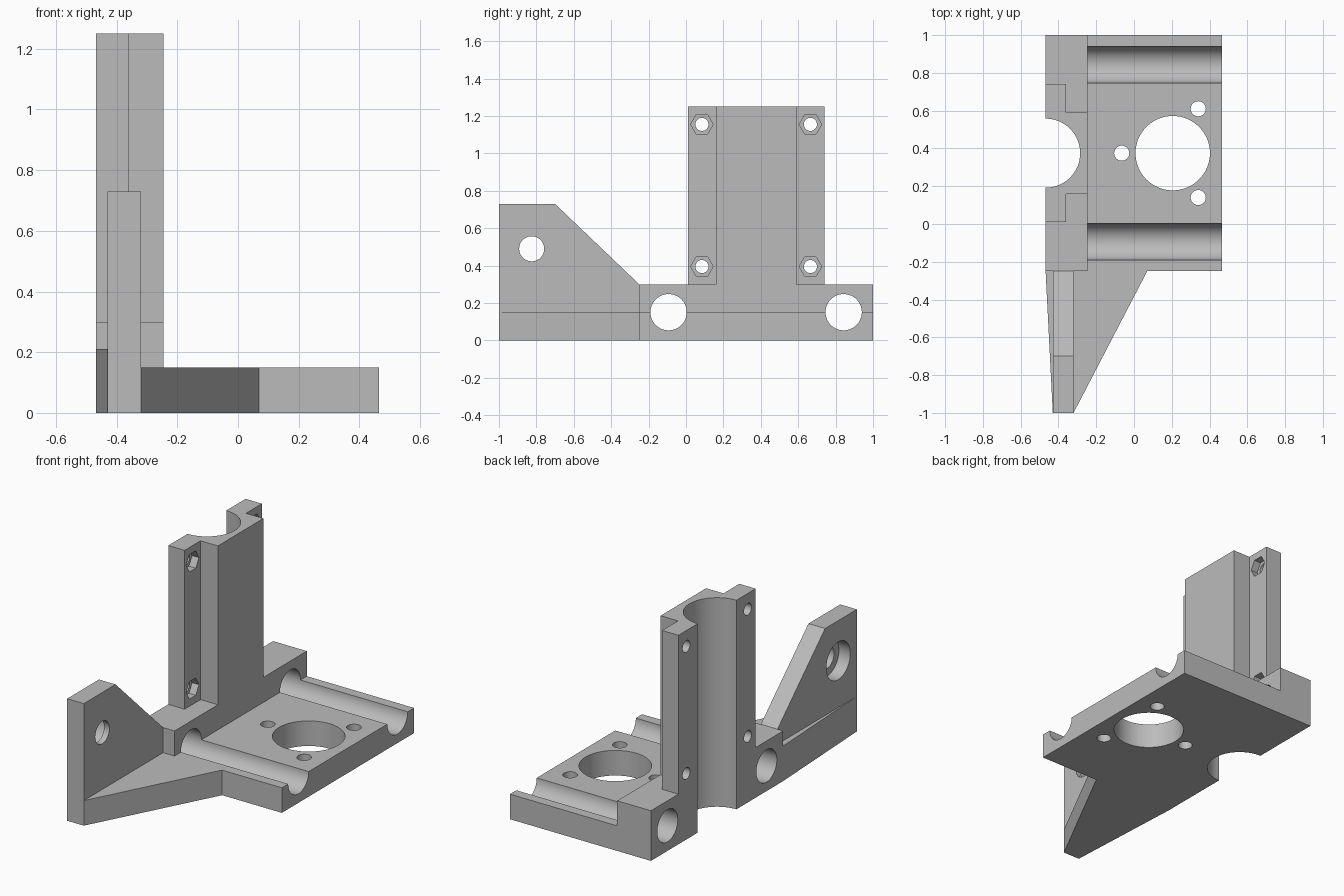
import bpy, bmesh, math

cube = bpy.data.objects.get("Cube")
if cube:
    bpy.data.objects.remove(cube, do_unlink=True)

grey = bpy.data.materials.new("plain grey")
grey.use_nodes = True
colour = (0.5, 0.5, 0.5, 1)
grey.diffuse_color = colour
grey.node_tree.nodes["Principled BSDF"].inputs["Base Color"].default_value = colour


def prism(name, points, axis, low, high):
    """Extrude a profile: (x, y) points along z, or (y, z) points along x."""
    def place(p, d):
        return (p[0], p[1], d) if axis == "z" else (d, p[0], p[1])
    bm = bmesh.new()
    rings = [[bm.verts.new(place(p, d)) for p in points] for d in (low, high)]
    for ring in rings:
        bm.faces.new(ring)
    n = len(points)
    for i in range(n):
        j = (i + 1) % n
        bm.faces.new((rings[0][i], rings[0][j], rings[1][j], rings[1][i]))
    bmesh.ops.recalc_face_normals(bm, faces=bm.faces)
    mesh = bpy.data.meshes.new(name)
    bm.to_mesh(mesh)
    bm.free()
    mesh.materials.append(grey)
    obj = bpy.data.objects.new(name, mesh)
    bpy.context.collection.objects.link(obj)
    return obj


def circle(a, b, radius, sides=64):
    step = 2 * math.pi / sides
    return [(a + radius * math.cos(i * step), b + radius * math.sin(i * step))
            for i in range(sides)]


def rect(a0, a1, b0, b1):
    return [(a0, b0), (a1, b0), (a1, b1), (a0, b1)]


def cut(obj, points, axis, low=-2, high=2):
    """Subtract a prism from a part."""
    cutter = prism("cutter", points, axis, low, high)
    cutter.hide_render = True
    mod = obj.modifiers.new("cut", "BOOLEAN")
    mod.operation = "DIFFERENCE"
    mod.solver = "EXACT"
    mod.object = cutter
    bpy.context.view_layer.objects.active = obj
    bpy.ops.object.modifier_apply(modifier=mod.name)
    bpy.data.objects.remove(cutter, do_unlink=True)


LEFT, RIGHT, INNER = -0.468, 0.465, -0.245   # block outer side, plate edge, block inner side
FRONT, BACK = -0.25, 1.0
MID = 0.375                                  # symmetry line of the mount
RIB0, RIB1 = -0.43, -0.32                    # bracket thickness
FLANGE = -0.36

# Base plate with tapering front brace
plate = prism("base_plate", [(INNER, BACK), (INNER, FRONT), (RIB1, FRONT), (RIB1, -1),
                             (0.07, FRONT), (RIGHT, FRONT), (RIGHT, BACK)], "z", 0, 0.15)

# Rod block along the side
block = prism("rod_block", rect(LEFT, INNER, FRONT, BACK), "z", 0, 0.3)

# Upright column with two thin flanges
column = prism("column", [(LEFT, 0.01), (FLANGE, 0.01), (FLANGE, 0.16), (INNER, 0.16),
                          (INNER, 0.59), (FLANGE, 0.59), (FLANGE, 0.74), (LEFT, 0.74)],
               "z", 0.3, 1.25)

# Bracket with sloping back edge, and the wedge beside it
bracket = prism("bracket", [(-1, 0), (FRONT, 0), (FRONT, 0.3), (-0.7, 0.73), (-1, 0.73)],
                "x", RIB0, RIB1)
wedge = prism("bracket_wedge", [(LEFT, FRONT), (RIB0, -1), (RIB0, FRONT)], "z", 0, 0.21)

# Rod channels through plate and block
for side in (-1, 1):
    for part in (plate, block):
        cut(part, circle(MID + side * 0.468, 0.151, 0.097), "x")

# Large round opening and three screw holes in the plate
cut(plate, circle(0.205, MID, 0.197), "z")
for x, y in ((0.34, MID + 0.235), (0.34, MID - 0.235), (-0.065, MID)):
    cut(plate, circle(x, y, 0.04, 32), "z")

# Half-round bore up the outer side
for part in (block, column):
    cut(part, circle(LEFT, MID, 0.183), "z")

# Flange screw holes with hexagonal nut pockets
for y in (MID - 0.29, MID + 0.29):
    for z in (0.395, 1.155):
        cut(column, circle(y, z, 0.035, 32), "x")
        cut(column, circle(y, z, 0.06, 6), "x", FLANGE - 0.045, 0)

# Bracket hole with a recess on the outer side
cut(bracket, circle(-0.825, 0.49, 0.067), "x")
cut(bracket, circle(-0.825, 0.49, 0.113), "x", -1, RIB1 - 0.035)

# Smooth the round walls, keep hard edges
for part in (plate, block, column, bracket, wedge):
    bpy.ops.object.select_all(action="DESELECT")
    part.select_set(True)
    bpy.context.view_layer.objects.active = part
    bpy.ops.object.shade_smooth_by_angle(angle=math.radians(30))
